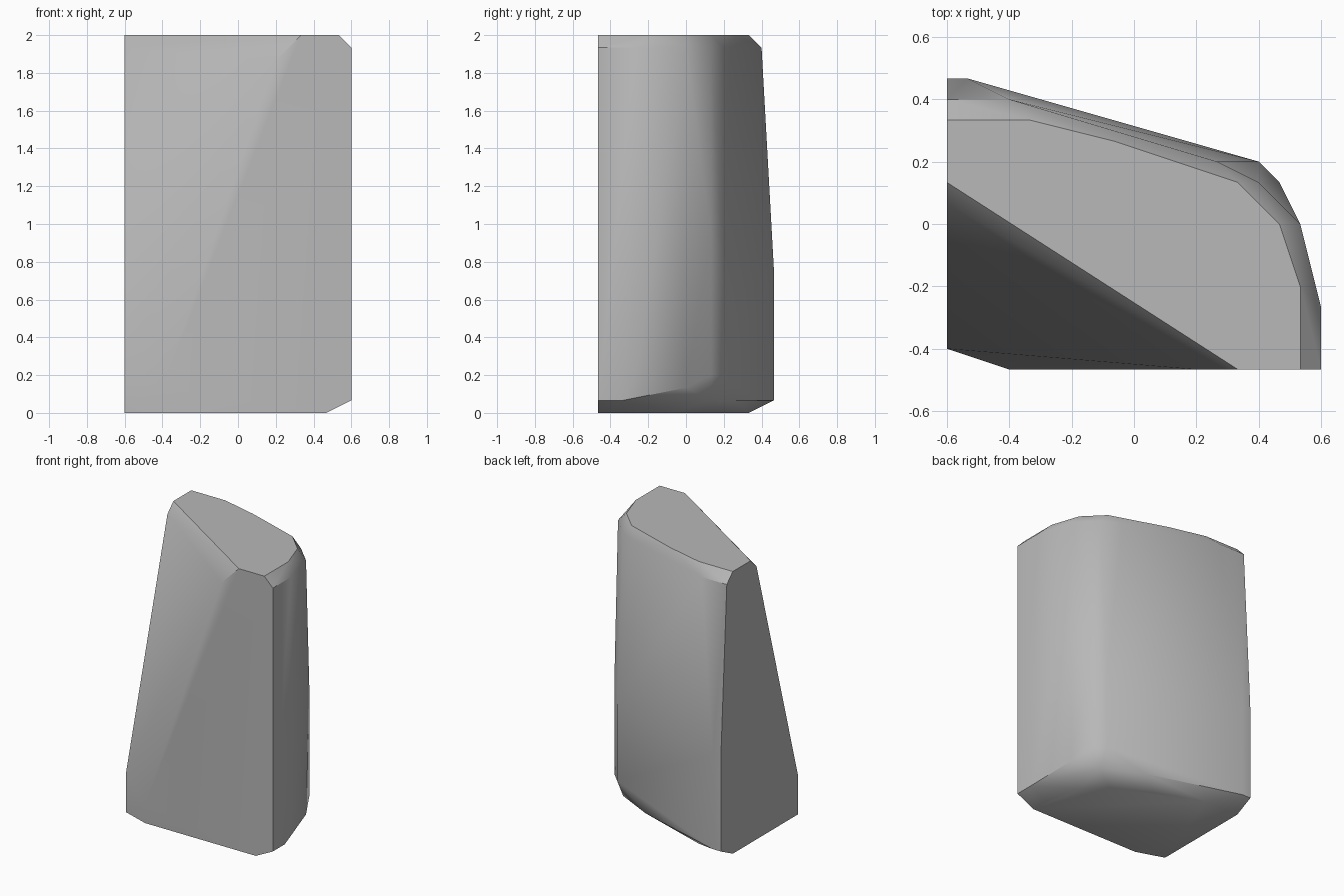
import bpy
import bmesh
from math import radians

old = bpy.data.objects.get("Cube")
if old:
    bpy.data.objects.remove(old, do_unlink=True)

STEP = 1 / 15  # the block is laid out on a coarse grid

# Outline corners (x, y) at each height, in grid steps
layers = {
    0: [(-9, -6), (-6, -7), (7, -7), (7, -5), (6, -1), (4, 1), (0, 3), (-5, 5), (-9, 5)],
    1: [(9, -7), (9, -5), (6, 2), (2, 4), (-8, 7), (-9, 7)],
    2: [(-6, -7), (8, 0)],
    3: [(9, -4), (7, 2), (6, 3)],
    4: [(-9, -6)],
    11: [(-9, 7), (-8, 7), (6, 3)],
    14: [(9, -4), (8, 0), (7, 2)],
    28: [(3, -7)],
    29: [(-9, 1), (4, -7), (9, -7), (9, -4), (8, 0), (6, 2), (4, 3), (-6, 6), (-9, 6)],
    30: [(-9, 2), (5, -7), (8, -7), (8, -3), (7, 0), (5, 2), (-1, 4), (-5, 5), (-9, 5)],
}

# Stone colour
stone = bpy.data.materials.new("stone grey")
stone.use_nodes = True
grey = (0.48, 0.48, 0.48, 1)
stone.diffuse_color = grey
stone.node_tree.nodes["Principled BSDF"].inputs["Base Color"].default_value = grey

# Chamfered block: one convex skin around the outlines
bm = bmesh.new()
for z, outline in layers.items():
    for x, y in outline:
        bm.verts.new((x * STEP, y * STEP, z * STEP))
bmesh.ops.convex_hull(bm, input=bm.verts[:])
bmesh.ops.delete(bm, geom=[v for v in bm.verts if not v.link_faces], context="VERTS")
bmesh.ops.dissolve_limit(bm, angle_limit=radians(0.5), verts=bm.verts[:], edges=bm.edges[:])
bmesh.ops.recalc_face_normals(bm, faces=bm.faces[:])
mesh = bpy.data.meshes.new("stone_block")
bm.to_mesh(mesh)
bm.free()
mesh.materials.append(stone)

block = bpy.data.objects.new("stone_block", mesh)
bpy.context.scene.collection.objects.link(block)

# Soft shading across the shallow corners, crisp at the steep ones
bpy.ops.object.select_all(action="DESELECT")
block.select_set(True)
bpy.context.view_layer.objects.active = block
bpy.ops.object.shade_smooth_by_angle(angle=radians(40))
